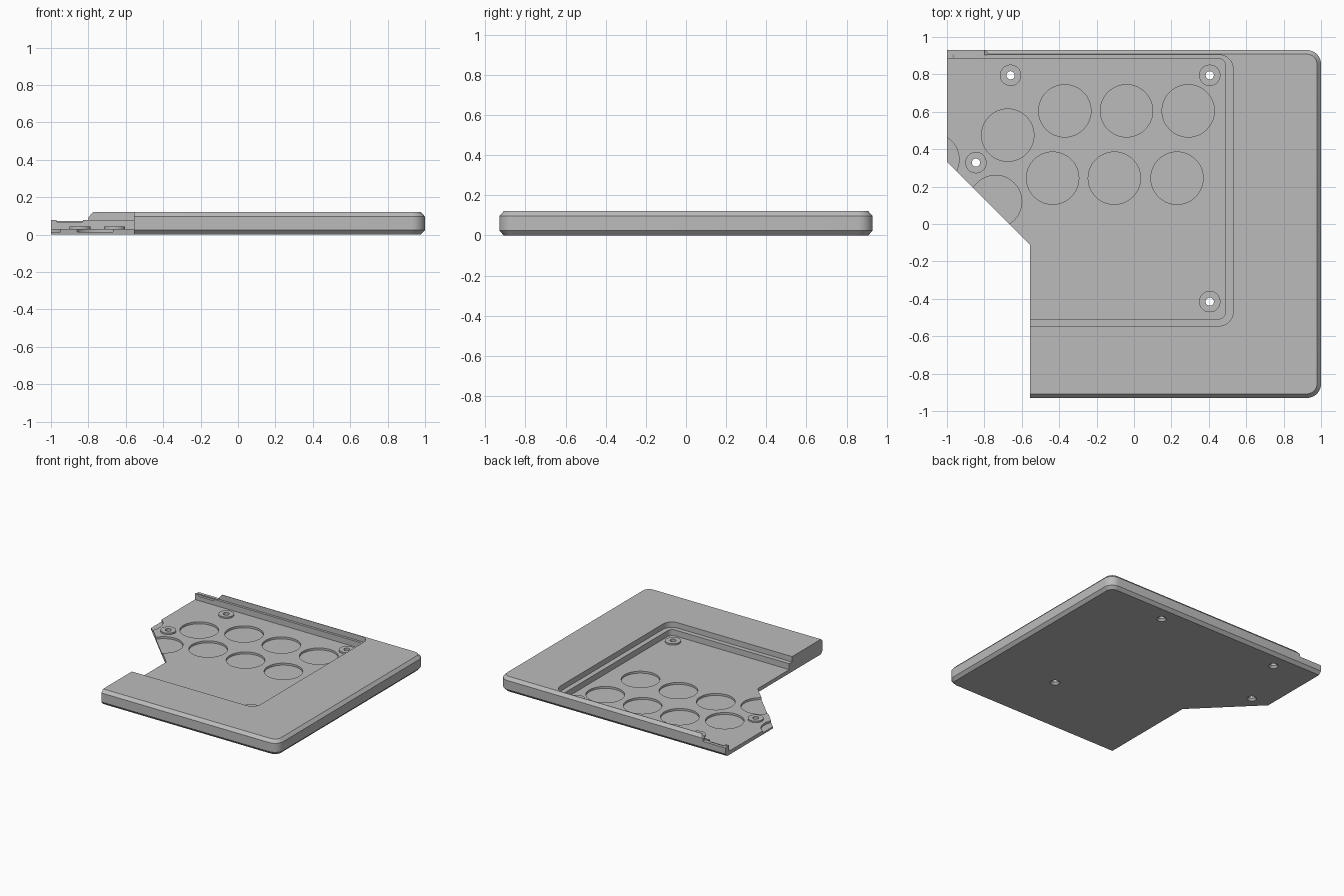
import bpy, bmesh, math

cube = bpy.data.objects.get("Cube")
if cube:
    bpy.data.objects.remove(cube, do_unlink=True)

grey = bpy.data.materials.new("plain grey")
grey.use_nodes = True
COLOUR = (0.5, 0.5, 0.5, 1)
grey.diffuse_color = COLOUR
grey.node_tree.nodes["Principled BSDF"].inputs["Base Color"].default_value = COLOUR


def loft(name, rings):
    """Closed solid through rings of equal point count."""
    bm = bmesh.new()
    loops = [[bm.verts.new(p) for p in ring] for ring in rings]
    n = len(loops[0])
    for a, b in zip(loops, loops[1:]):
        for i in range(n):
            j = (i + 1) % n
            bm.faces.new((a[i], a[j], b[j], b[i]))
    bm.faces.new(loops[0][::-1])
    bm.faces.new(loops[-1])
    bmesh.ops.recalc_face_normals(bm, faces=bm.faces)
    mesh = bpy.data.meshes.new(name)
    bm.to_mesh(mesh)
    bm.free()
    mesh.materials.append(grey)
    obj = bpy.data.objects.new(name, mesh)
    bpy.context.collection.objects.link(obj)
    return obj


def rounded(x0, x1, y0, y1, r, z, steps=8):
    """Rounded rectangle ring at height z."""
    pts = []
    for k, (cx, cy) in enumerate([(x1 - r, y1 - r), (x0 + r, y1 - r),
                                  (x0 + r, y0 + r), (x1 - r, y0 + r)]):
        for i in range(steps + 1):
            a = math.pi / 2 * (k + i / steps)
            pts.append((cx + r * math.cos(a), cy + r * math.sin(a), z))
    return pts


def disc(x, y, r, z, n=48):
    return [(x + r * math.cos(2 * math.pi * i / n),
             y + r * math.sin(2 * math.pi * i / n), z) for i in range(n)]


def combine(obj, tool, operation="DIFFERENCE"):
    """Apply a boolean and discard the tool."""
    mod = obj.modifiers.new("bool", "BOOLEAN")
    mod.operation = operation
    mod.solver = "EXACT"
    mod.object = tool
    bpy.context.view_layer.objects.active = obj
    bpy.ops.object.modifier_apply(modifier=mod.name)
    bpy.data.objects.remove(tool, do_unlink=True)


# Chamfered slab, left end overshoots and is trimmed later
TOP, FLOOR, LEDGE = 0.12, 0.03, 0.077


def slab_ring(inset, z):
    return rounded(-1.5 + inset, 1 - inset, -0.93 + inset, 0.93 - inset, 0.075 - inset, z)


case = loft("case_half", [slab_ring(0.022, 0), slab_ring(0, 0.024),
                          slab_ring(0, 0.096), slab_ring(0.022, TOP)])

# Stepped pocket
for x1, y0, y1, r, z in [(0.53, -0.545, 0.904, 0.075, LEDGE),
                         (0.49, -0.508, 0.885, 0.04, FLOOR)]:
    combine(case, loft("pocket", [rounded(-1.6, x1, y0, y1, r, z),
                                  rounded(-1.6, x1, y0, y1, r, 0.3)]))

# Round shallow recesses
recesses = [(x, 0.605) for x in (-0.37, -0.04, 0.29)]
recesses += [(x, 0.245) for x in (-0.435, -0.105, 0.23)]
recesses += [(-0.675, 0.475), (-0.74, 0.12), (-1.075, 0.345)]
for x, y in recesses:
    combine(case, loft("recess", [disc(x, y, 0.14, 0.014), disc(x, y, 0.14, 0.06)]))

# Screw bosses with holes countersunk from below
for x, y in [(-0.66, 0.795), (0.405, 0.795), (0.405, -0.415), (-0.845, 0.328)]:
    combine(case, loft("boss", [disc(x, y, 0.057, 0.02), disc(x, y, 0.057, 0.042)]), "UNION")
    combine(case, loft("screw_hole", [disc(x, y, 0.038, -0.002, 24), disc(x, y, 0.022, 0.016, 24),
                                      disc(x, y, 0.022, 0.1, 24)]))

# Port notch in the back wall, with a shallow slot in front of it
notch = [(-1.3, 0.072), (-0.8, 0.072), (-0.8, 0.092), (-0.77, 0.125), (-0.77, 0.3), (-1.3, 0.3)]
slot = [(-0.97, 0.07), (-0.96, 0.064), (-0.84, 0.064), (-0.83, 0.07), (-0.83, 0.2), (-0.97, 0.2)]
for profile, y0, y1 in [(notch, 0.9, 1.1), (slot, 0.87, 0.905)]:
    combine(case, loft("notch", [[(x, y, z) for x, z in profile] for y in (y0, y1)]))

# Trim the left side: straight, diagonal, straight
trim = [(-2, 2), (-1, 2), (-1, 0.333), (-0.556, -0.111), (-0.556, -2), (-2, -2)]
combine(case, loft("trim", [[(x, y, z) for x, y in trim] for z in (-1, 1)]))

# Smooth the curved walls only
bpy.ops.object.select_all(action="DESELECT")
case.select_set(True)
bpy.context.view_layer.objects.active = case
bpy.ops.object.shade_smooth_by_angle(angle=math.radians(25))
